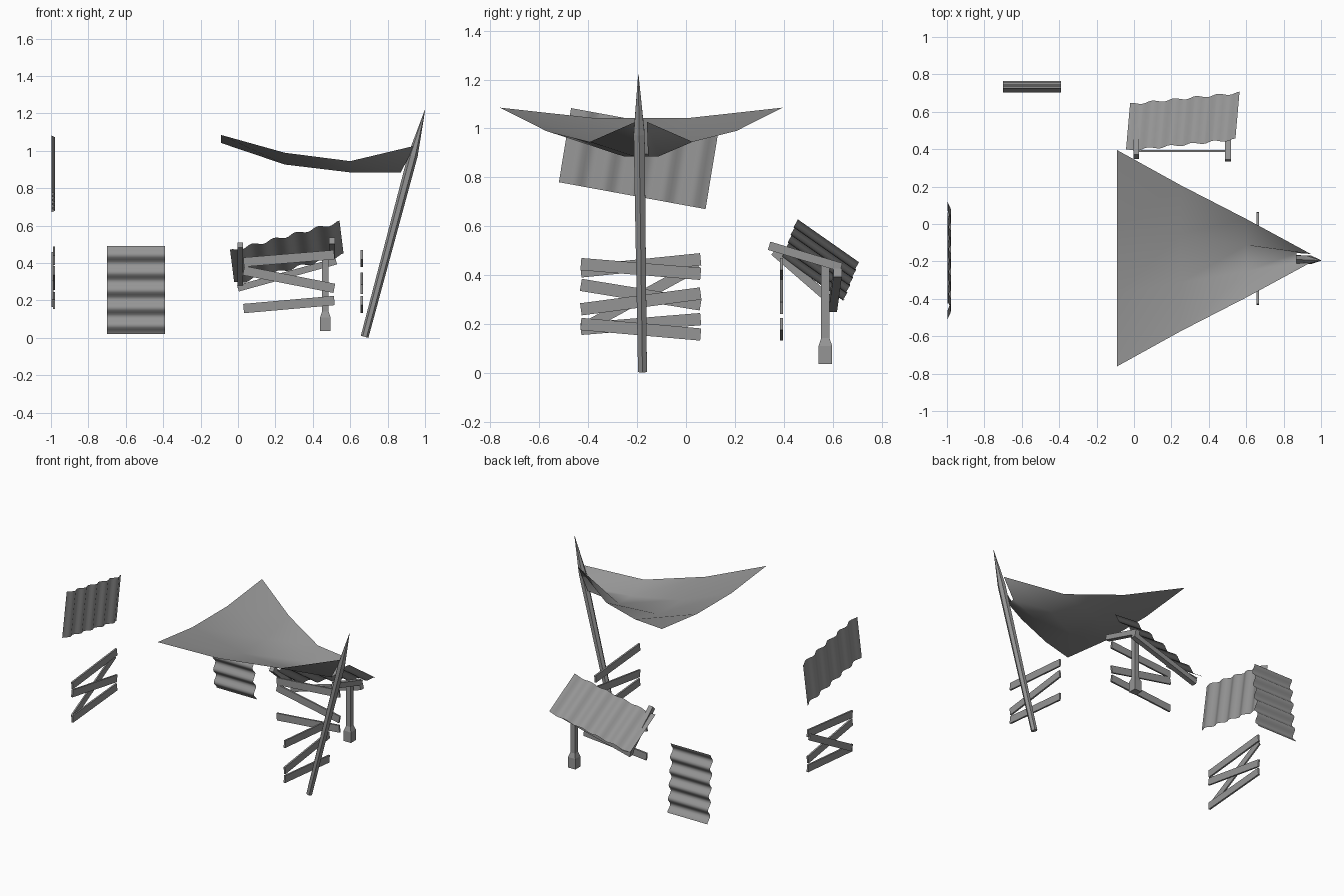
import bpy, bmesh, math
from mathutils import Vector

if "Cube" in bpy.data.objects:
    bpy.data.objects.remove(bpy.data.objects["Cube"])

grey = bpy.data.materials.new("dark_grey")
grey.diffuse_color = (0.3, 0.3, 0.3, 1)
grey.use_nodes = True
grey.node_tree.nodes["Principled BSDF"].inputs["Base Color"].default_value = grey.diffuse_color


def make(name, verts, faces, smooth=False):
    me = bpy.data.meshes.new(name)
    me.from_pydata([tuple(v) for v in verts], [], faces)
    bm = bmesh.new()
    bm.from_mesh(me)
    bmesh.ops.recalc_face_normals(bm, faces=bm.faces)
    for f in bm.faces:
        f.smooth = smooth
    bm.to_mesh(me)
    bm.free()
    me.materials.append(grey)
    ob = bpy.data.objects.new(name, me)
    bpy.context.collection.objects.link(ob)
    return ob


def grid(name, rows):
    """Smooth single-layer sheet through rows of points."""
    n = len(rows[0])
    faces = [(i * n + j, i * n + j + 1, (i + 1) * n + j + 1, (i + 1) * n + j)
             for i in range(len(rows) - 1) for j in range(n - 1)]
    return make(name, [p for r in rows for p in r], faces, True)


def beam(name, a, b, width, depth, side):
    """Box from a to b; depth is measured along side, width across it."""
    a, b, s = Vector(a), Vector(b), Vector(side).normalized()
    u = (b - a).normalized().cross(s).normalized() * width / 2
    s = s * depth / 2
    verts = [p + i * u + j * s for p in (a, b)
             for i, j in ((-1, -1), (1, -1), (1, 1), (-1, 1))]
    faces = [(0, 1, 2, 3), (4, 5, 6, 7)]
    faces += [(k, (k + 1) % 4, (k + 1) % 4 + 4, k + 4) for k in range(4)]
    return make(name, verts, faces)


def loft(name, stations, sides, turn=0.0):
    """Straight shaft through (centre, radius) stations."""
    axis = (Vector(stations[-1][0]) - Vector(stations[0][0])).normalized()
    u = axis.cross(Vector((0, 1, 0))).normalized()
    v = axis.cross(u)
    verts, faces = [], []
    for c, r in stations:
        for k in range(sides):
            t = turn + math.tau * k / sides
            verts.append(Vector(c) + r * (math.cos(t) * u + math.sin(t) * v))
    for i in range(len(stations) - 1):
        for k in range(sides):
            n = (k + 1) % sides
            faces.append((i * sides + k, i * sides + n, (i + 1) * sides + n, (i + 1) * sides + k))
    last = (len(stations) - 1) * sides
    faces += [tuple(range(sides)), tuple(range(last, last + sides))]
    return make(name, verts, faces)


def corrugated(name, origin, along, across, amp=0.01, waves=5):
    """Wavy sheet: ripples follow 'along', straight lines follow 'across'."""
    o, a, c = Vector(origin), Vector(along), Vector(across)
    n = a.cross(c).normalized()
    steps = waves * 8
    rows = []
    for i in range(steps + 1):
        t = i / steps
        p = o + a * t + n * amp * math.cos(math.tau * waves * t)
        rows.append([p, p + c])
    return grid(name, rows)


# Leaning pole with a sharpened tip
base, tip = Vector((0.677, -0.178, 0.006)), Vector((1.0, -0.195, 1.22))
loft("leaning_pole", [(base, 0.021), (base.lerp(tip, 0.8), 0.026), (tip, 0.001)], 6)

# Sagging canopy: rows of (x, half width, edge z, middle x, middle half width, middle z)
rows = []
for x, w, z, mx, mw, mz in [(-0.09, 0.578, 1.085, -0.09, 0.19, 1.042),
                            (0.25, 0.39, 0.99, 0.25, 0.13, 0.927),
                            (0.60, 0.21, 0.945, 0.60, 0.07, 0.885),
                            (0.945, 0.023, 1.027, 0.87, 0.028, 0.885)]:
    cy = -0.183
    rows.append([(x, cy - w, z), (mx, cy - mw, mz), (mx, cy + mw, mz), (x, cy + w, z)])
grid("canopy", rows)

# Plank barriers: (start height, end height) of each board
set_a = [(0.445, 0.405), (0.26, 0.325), (0.20, 0.157)]
set_b = [(0.415, 0.465), (0.36, 0.28), (0.18, 0.22)]
for i, (z0, z1) in enumerate(set_a):
    beam(f"right_plank_{i}", (0.662, -0.43, z0), (0.662, 0.06, z1), 0.05, 0.012, (1, 0, 0))
    mid = (0.36, 0.265) if i == 1 else (z1, z0)
    beam(f"back_plank_{i}", (0.03, 0.39, mid[0]), (0.515, 0.39, mid[1]), 0.05, 0.012, (0, 1, 0))
for i, (z0, z1) in enumerate(set_b):
    beam(f"left_plank_{i}", (-0.984, -0.43, z0), (-0.984, 0.06, z1), 0.05, 0.012, (1, 0, 0))
beam("left_brace", (-0.992, -0.415, 0.185), (-0.992, 0.05, 0.44), 0.045, 0.01, (1, 0, 0))

# Corrugated sheets
corrugated("roof_sheet", (-0.04, 0.392, 0.465), (0.585, 0.06, 0.155), (0.022, 0.25, -0.175))
corrugated("left_sheet", (-0.988, -0.47, 1.083), (0, 0.60, -0.11), (0, -0.05, -0.303))
corrugated("back_sheet", (-0.70, 0.75, 0.02), (0, -0.037, 0.47), (0.31, 0, 0), 0.014)

# Frame under the tilted roof
beam("roof_arm_right", (0.503, 0.34, 0.52), (0.503, 0.635, 0.432), 0.035, 0.032, (1, 0, 0))
beam("roof_arm_left", (0.012, 0.36, 0.497), (0.012, 0.61, 0.28), 0.035, 0.032, (1, 0, 0))
beam("roof_rail", (0.0, 0.60, 0.265), (0.525, 0.62, 0.41), 0.035, 0.035, (0, 1, 0))

# Post with flared foot
r2 = math.sqrt(2)
loft("roof_post", [((0.467, 0.57, z), r * r2) for z, r in
                   ((0.037, 0.028), (0.11, 0.028), (0.142, 0.017), (0.44, 0.017))], 4, math.pi / 4)
